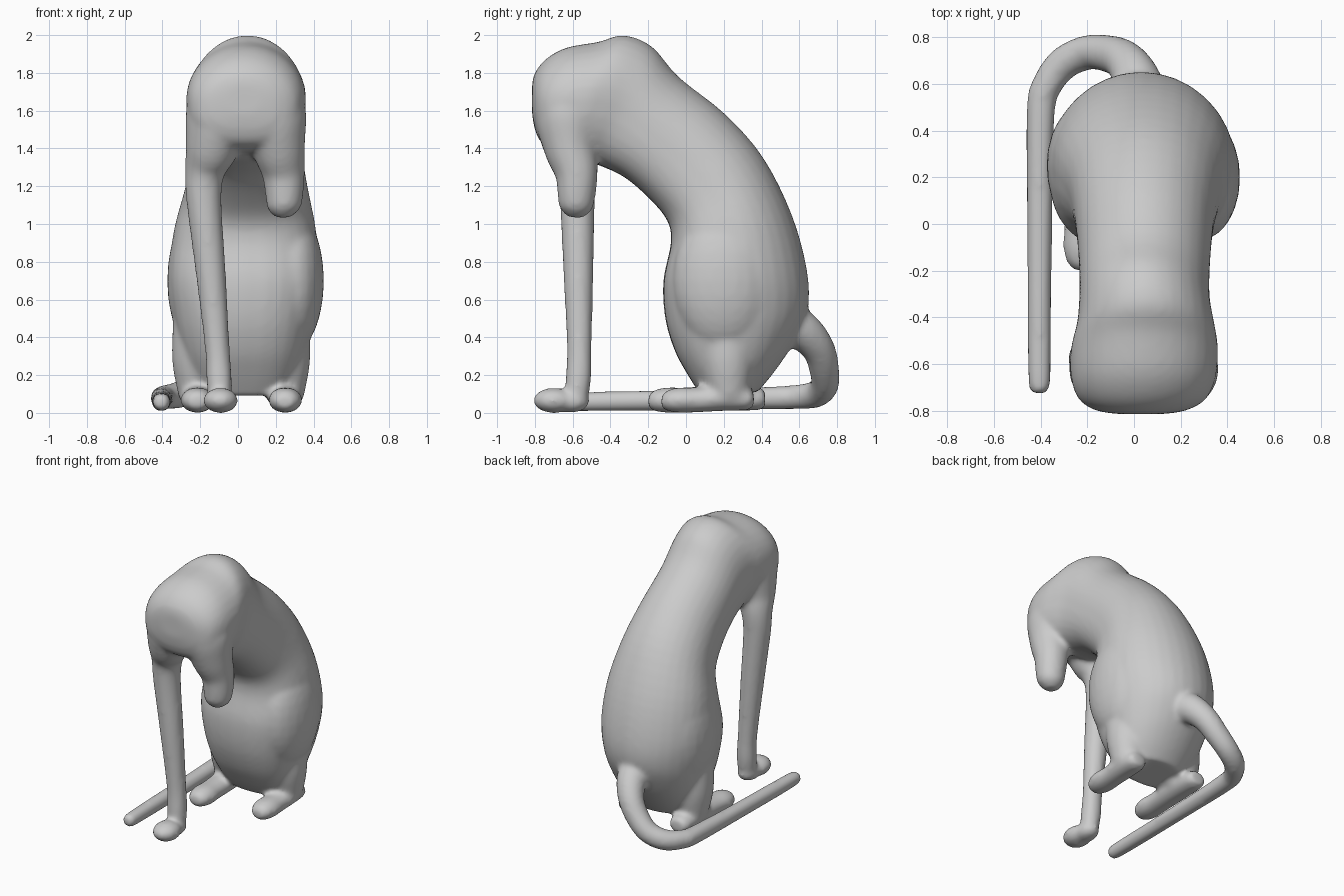
import bpy, bmesh, math
from mathutils import Vector

if "Cube" in bpy.data.objects:
    bpy.data.objects.remove(bpy.data.objects["Cube"])

SIDES = 32


def spline(rows, steps=4):
    """Catmull-Rom interpolation of equal-length tuples."""
    out = []
    for i in range(len(rows) - 1):
        p0, p1 = rows[max(i - 1, 0)], rows[i]
        p2, p3 = rows[i + 1], rows[min(i + 2, len(rows) - 1)]
        for s in range(steps):
            t = s / steps
            out.append(tuple(
                0.5 * (2 * b + (c - a) * t + (2 * a - 5 * b + 4 * c - d) * t * t
                       + (3 * b - a - 3 * c + d) * t ** 3)
                for a, b, c, d in zip(p0, p1, p2, p3)))
    return out + [tuple(rows[-1])]


def skin_rings(name, rings):
    """Bridge a list of closed vertex rings and cap both ends."""
    bm = bmesh.new()
    loops = [[bm.verts.new(p) for p in ring] for ring in rings]
    for a, b in zip(loops, loops[1:]):
        for i in range(SIDES):
            j = (i + 1) % SIDES
            bm.faces.new((a[i], a[j], b[j], b[i]))
    bm.faces.new(loops[0])
    bm.faces.new(loops[-1])
    bmesh.ops.recalc_face_normals(bm, faces=bm.faces)
    me = bpy.data.meshes.new(name)
    bm.to_mesh(me)
    bm.free()
    ob = bpy.data.objects.new(name, me)
    bpy.context.collection.objects.link(ob)
    return ob


def oval(c, u, v, k=1.0):
    """Ellipse whose lower (-v) half is squared off when k < 1."""
    pts = []
    for i in range(SIDES):
        a = math.tau * i / SIDES
        x, y = math.cos(a), math.sin(a)
        if y < 0:
            x, y = math.copysign(abs(x) ** k, x), -abs(y) ** k
        pts.append(c + u * x + v * y)
    return pts


def slab_loft(name, sections, k=1.0):
    """Each section: belly (y, z), back (y, z), centre x, half width."""
    rings = []
    for y0, z0, y1, z1, cx, w in spline(sections):
        a, b = Vector((cx, y0, z0)), Vector((cx, y1, z1))
        rings.append(oval((a + b) / 2, Vector((w, 0, 0)), (b - a) / 2, k))
    return skin_rings(name, rings)


def tube(name, path):
    """Round tube through (x, y, z, radius) points."""
    path = spline(path)
    pts = [Vector(p[:3]) for p in path]
    u, last, rings = None, None, []
    for i, p in enumerate(pts):
        t = (pts[min(i + 1, len(pts) - 1)] - pts[max(i - 1, 0)]).normalized()
        u = t.orthogonal().normalized() if u is None else last.rotation_difference(t) @ u
        last = t
        r = path[i][3]
        rings.append(oval(p, u * r, t.cross(u) * r))
    return skin_rings(name, rings)


def ball(name, loc, size):
    bpy.ops.mesh.primitive_uv_sphere_add(segments=24, ring_count=16, location=loc)
    ob = bpy.context.object
    ob.name = name
    ob.scale = size
    return ob


# arched torso from rump to chest, with a low neck hump
parts = [slab_loft("body", [
    (0.08, 0.09, 0.38, 0.11, 0.03, 0.22),
    (0.01, 0.20, 0.47, 0.22, 0.03, 0.285),
    (-0.06, 0.33, 0.57, 0.37, 0.03, 0.335),
    (-0.11, 0.50, 0.645, 0.55, 0.03, 0.375),
    (-0.12, 0.70, 0.64, 0.76, 0.033, 0.40),
    (-0.08, 0.90, 0.56, 1.05, 0.037, 0.375),
    (-0.10, 1.02, 0.41, 1.35, 0.045, 0.325),
    (-0.20, 1.14, 0.21, 1.58, 0.045, 0.295),
    (-0.33, 1.25, -0.04, 1.78, 0.045, 0.28),
    (-0.46, 1.31, -0.18, 1.94, 0.045, 0.28),
    (-0.53, 1.335, -0.33, 2.00, 0.05, 0.295),
    (-0.60, 1.37, -0.46, 1.965, 0.045, 0.315),
    (-0.69, 1.39, -0.63, 1.935, 0.04, 0.31),
    (-0.765, 1.43, -0.74, 1.875, 0.035, 0.27),
    (-0.80, 1.50, -0.80, 1.80, 0.03, 0.19),
    (-0.815, 1.58, -0.815, 1.74, 0.03, 0.09)], 0.75)]

# standing front leg and short front stump, with full shoulders
parts.append(tube("front_leg", [
    (-0.09, -0.60, 1.74, 0.15), (-0.10, -0.62, 1.57, 0.178), (-0.14, -0.61, 1.40, 0.142),
    (-0.175, -0.58, 1.28, 0.107), (-0.18, -0.575, 1.12, 0.093), (-0.145, -0.57, 0.75, 0.08),
    (-0.11, -0.565, 0.35, 0.066), (-0.10, -0.57, 0.18, 0.068), (-0.095, -0.585, 0.05, 0.06)]))
parts.append(tube("front_stump", [
    (0.17, -0.60, 1.74, 0.15), (0.185, -0.62, 1.57, 0.178), (0.215, -0.61, 1.40, 0.142),
    (0.24, -0.58, 1.27, 0.114), (0.245, -0.58, 1.15, 0.10), (0.24, -0.585, 1.08, 0.085),
    (0.24, -0.59, 1.035, 0.04)]))
parts.append(ball("chest", (0.04, -0.64, 1.60), (0.28, 0.175, 0.19)))
parts.append(ball("front_paw", (-0.092, -0.70, 0.066), (0.093, 0.11, 0.067)))
parts.append(ball("front_heel", (-0.095, -0.61, 0.06), (0.075, 0.10, 0.06)))

# haunches and flat hind feet (the right foot is set further back and shorter)
for x, hx, hy, toe, heel in ((-0.215, -0.205, 0.25, -0.20, 0.42),
                             (0.25, 0.285, 0.20, -0.13, 0.36)):
    parts.append(ball("haunch", (hx, hy, 0.70), (0.17, 0.27, 0.38)))
    parts.append(tube("hind_shin", [
        (x * 0.9, 0.21, 0.50, 0.15), (x * 0.95, 0.22, 0.27, 0.145), (x, 0.23, 0.08, 0.10)]))
    parts.append(slab_loft("hind_foot", [
        (heel, 0.04, heel, 0.10, x, 0.04),
        (heel - 0.03, 0.015, heel - 0.03, 0.135, x, 0.075),
        (0.20, 0.01, 0.20, 0.15, x, 0.09),
        (toe + 0.20, 0.003, toe + 0.20, 0.135, x, 0.085),
        (toe + 0.10, 0.0, toe + 0.10, 0.135, x, 0.09),
        (toe + 0.03, 0.01, toe + 0.03, 0.12, x, 0.07),
        (toe, 0.03, toe, 0.09, x, 0.04)]))

# tail curling round the left side
parts.append(tube("tail", [
    (0.03, 0.50, 0.49, 0.13), (0.01, 0.62, 0.43, 0.105), (-0.04, 0.70, 0.34, 0.088),
    (-0.11, 0.73, 0.24, 0.08), (-0.20, 0.735, 0.15, 0.075), (-0.30, 0.69, 0.10, 0.072),
    (-0.37, 0.60, 0.085, 0.066), (-0.40, 0.48, 0.08, 0.062), (-0.405, 0.0, 0.068, 0.055),
    (-0.405, -0.64, 0.058, 0.05), (-0.40, -0.71, 0.056, 0.035)]))

# fuse everything into one smooth skin
bpy.ops.object.select_all(action='DESELECT')
for ob in parts:
    ob.select_set(True)
body = parts[0]
bpy.context.view_layer.objects.active = body
bpy.ops.object.join()
body.name = "sitting_animal_body"
remesh = body.modifiers.new("fuse", 'REMESH')
remesh.mode = 'VOXEL'
remesh.voxel_size = 0.016
remesh.use_smooth_shade = True
smooth = body.modifiers.new("soften", 'SMOOTH')
smooth.factor = 0.5
smooth.iterations = 10
